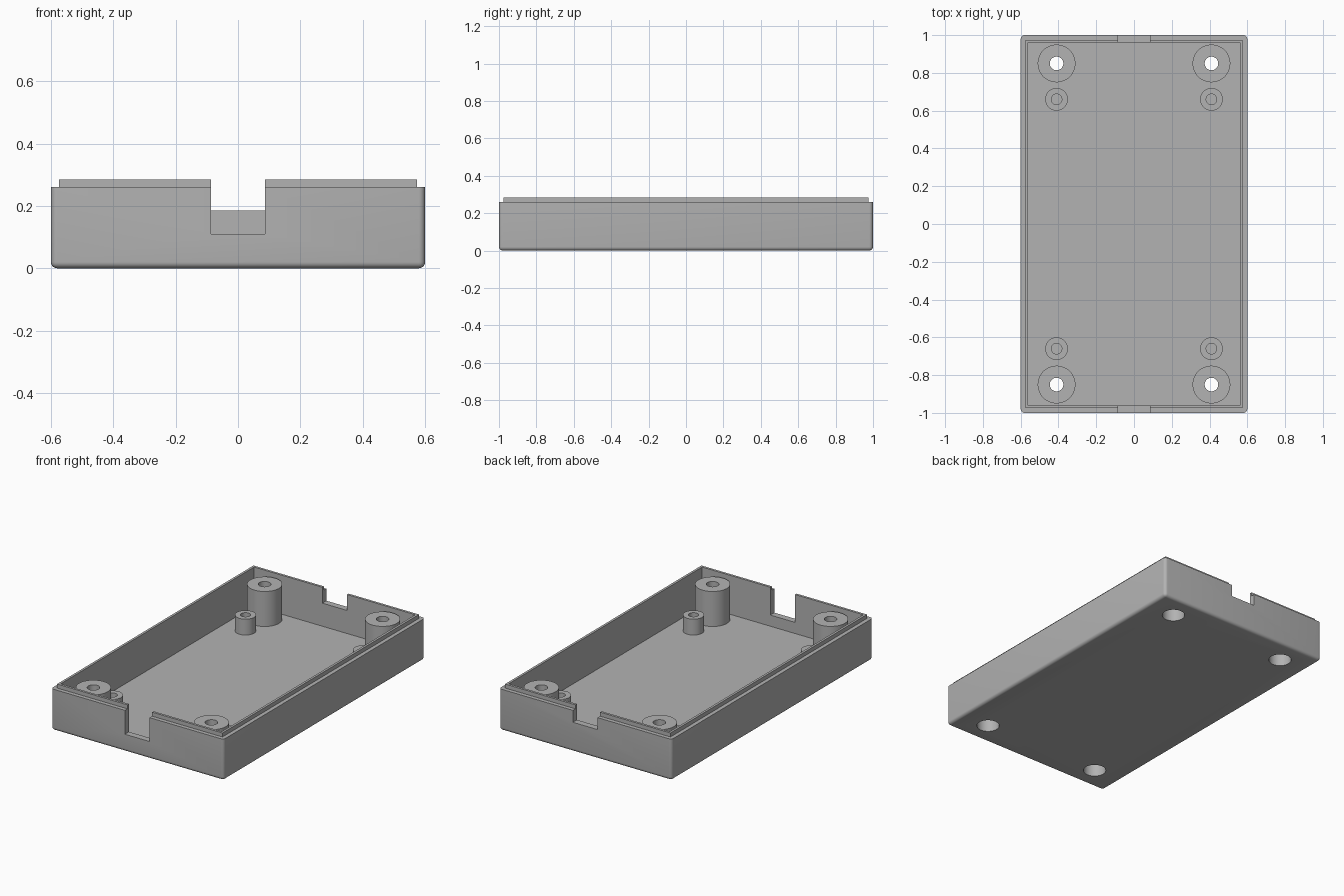
import bpy
import bmesh
from math import radians
from mathutils import Matrix, Vector

cube = bpy.data.objects.get("Cube")
if cube:
    bpy.data.objects.remove(cube, do_unlink=True)

grey = bpy.data.materials.new("plain grey")
grey.use_nodes = True
colour = (0.45, 0.45, 0.45, 1)
grey.diffuse_color = colour
grey.node_tree.nodes["Principled BSDF"].inputs["Base Color"].default_value = colour

FLOOR, RIM, LIP = 0.04, 0.26, 0.285
POST_X, SCREW_Y, PIN_Y = 0.41, 0.85, 0.66
BORE, SIDES = 0.066, 48


def finish(name, bm):
    bmesh.ops.recalc_face_normals(bm, faces=bm.faces)
    mesh = bpy.data.meshes.new(name)
    bm.to_mesh(mesh)
    bm.free()
    mesh.materials.append(grey)
    obj = bpy.data.objects.new(name, mesh)
    bpy.context.collection.objects.link(obj)
    return obj


def box(name, low, high, round_edges=0):
    low, high = Vector(low), Vector(high)
    bm = bmesh.new()
    place = Matrix.Translation((low + high) / 2) @ Matrix.Diagonal((*(high - low), 1))
    bmesh.ops.create_cube(bm, size=1, matrix=place)
    if round_edges:
        # every edge except those around the top
        edges = [e for e in bm.edges if min(v.co.z for v in e.verts) < high.z - 0.001]
        bmesh.ops.bevel(bm, geom=edges, offset=round_edges, segments=5,
                        profile=0.5, affect='EDGES')
    return finish(name, bm)


def shade(obj):
    bpy.ops.object.select_all(action='DESELECT')
    obj.select_set(True)
    bpy.context.view_layer.objects.active = obj
    bpy.ops.object.shade_smooth_by_angle(angle=radians(30))


def combine(target, tool, operation):
    mod = target.modifiers.new(tool.name, 'BOOLEAN')
    mod.operation, mod.solver, mod.object = operation, 'EXACT', tool
    bpy.context.view_layer.objects.active = target
    bpy.ops.object.modifier_apply(modifier=mod.name)
    bpy.data.objects.remove(tool, do_unlink=True)


def lathe(name, profile, x, y):
    bm = bmesh.new()
    verts = [bm.verts.new((r, 0, z)) for r, z in profile]
    edges = [bm.edges.new(pair) for pair in zip(verts, verts[1:])]
    bmesh.ops.spin(bm, geom=verts + edges, cent=(0, 0, 0), axis=(0, 0, 1),
                   angle=radians(360), steps=SIDES)
    bmesh.ops.remove_doubles(bm, verts=bm.verts, dist=0.0001)
    obj = finish(name, bm)
    obj.location = (x, y, 0)
    shade(obj)


# Tray with rounded base and a stepped lip
tray = box("tray", (-0.6, -1, 0), (0.6, 1, RIM), 0.02)
combine(tray, box("lip", (-0.575, -0.975, 0.1), (0.575, 0.975, LIP)), 'UNION')
combine(tray, box("cavity", (-0.56, -0.96, FLOOR), (0.56, 0.96, 0.5)), 'DIFFERENCE')

# Cable openings: deep at the front, shallow at the back
for side, sill in ((-1, 0.11), (1, 0.185)):
    ends = sorted((side * 0.9, side * 1.1))
    notch = box("notch", (-0.086, ends[0], sill), (0.086, ends[1], 0.5))
    combine(tray, notch, 'DIFFERENCE')

# Hollow screw posts, bored from below, and smaller pin posts
screw_profile = [(BORE, FLOOR), (BORE, 0.2), (0.036, 0.2), (0.036, RIM),
                 (0.1, RIM), (0.1, FLOOR)]
pin_profile = [(0.028, FLOOR), (0.028, 0.14), (0.06, 0.14), (0.06, FLOOR)]
for sx, x_name in ((1, "left"), (-1, "right")):
    for sy, y_name in ((-1, "front"), (1, "back")):
        x = sx * POST_X
        bm = bmesh.new()
        bmesh.ops.create_cone(bm, cap_ends=True, segments=SIDES, radius1=BORE,
                              radius2=BORE, depth=0.2,
                              matrix=Matrix.Translation((x, sy * SCREW_Y, 0)))
        combine(tray, finish("bore", bm), 'DIFFERENCE')
        lathe(f"{y_name}_{x_name}_screw_post", screw_profile, x, sy * SCREW_Y)
        lathe(f"{y_name}_{x_name}_pin_post", pin_profile, x, sy * PIN_Y)

shade(tray)
